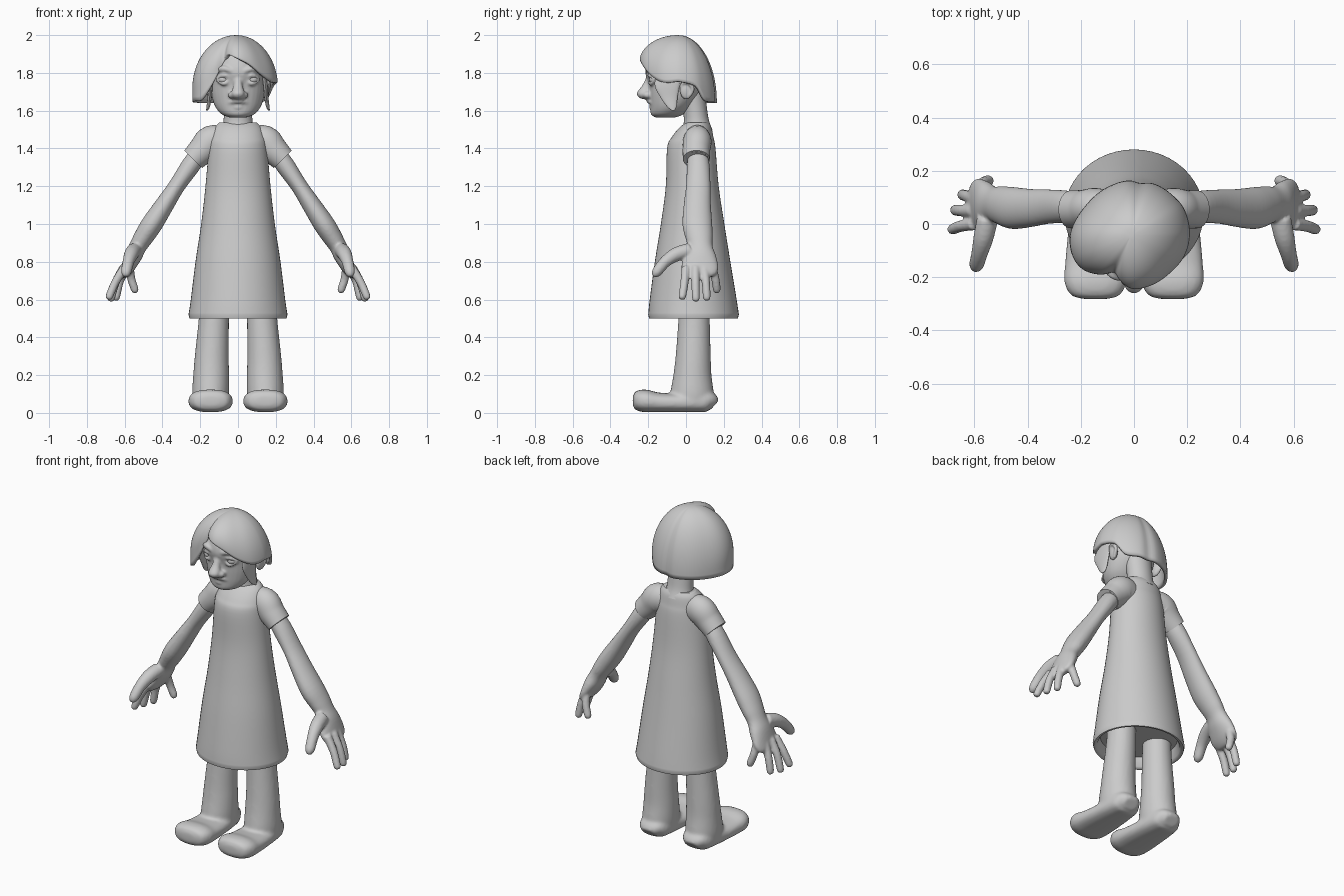
import bpy, bmesh, math
from mathutils import Vector, Matrix


def spline(rows, k):
    """Catmull-Rom resampling of tuples, k steps per span."""
    out = []
    for i in range(len(rows) - 1):
        p0, p1, p2 = rows[max(i - 1, 0)], rows[i], rows[i + 1]
        p3 = rows[min(i + 2, len(rows) - 1)]
        for j in range(k):
            t = j / k
            out.append(tuple(
                0.5 * (2 * b + (c - a) * t + (2 * a - 5 * b + 4 * c - d) * t * t
                       + (3 * b - a - 3 * c + d) * t ** 3)
                for a, b, c, d in zip(p0, p1, p2, p3)))
    return out + [tuple(rows[-1])]


def loft(bm, rows, ref=(0, 1, 0), flat=False, n=32, k=4, power=2.0):
    """Tube through rows (x, y, z, radius along ref, other radius)."""
    pts = spline([r if len(r) == 5 else (*r, r[3]) for r in rows], k) if k > 1 else rows
    rings = []
    for i, p in enumerate(pts):
        c = Vector(p[:3])
        t = Vector(pts[min(i + 1, len(pts) - 1)][:3]) - Vector(pts[max(i - 1, 0)][:3])
        t = Vector((0, 0, 1)) if flat else t.normalized()
        u = Vector(ref)
        u = (u - t * u.dot(t)).normalized()
        v = t.cross(u)
        ring = []
        for j in range(n):
            a = 2 * math.pi * j / n
            ca, sa = math.cos(a), math.sin(a)
            ca = math.copysign(abs(ca) ** (2 / power), ca)
            sa = math.copysign(abs(sa) ** (2 / power), sa)
            ring.append(bm.verts.new(c + u * max(p[3], .002) * ca + v * max(p[4], .002) * sa))
        rings.append(ring)
    for a, b in zip(rings, rings[1:]):
        for j in range(n):
            bm.faces.new((a[j], a[(j + 1) % n], b[(j + 1) % n], b[j]))
    bm.faces.new(rings[0][::-1])
    bm.faces.new(rings[-1])


def ball(bm, c, r):
    bmesh.ops.create_uvsphere(bm, u_segments=24, v_segments=16, radius=1,
                              matrix=Matrix.Translation(c) @ Matrix.Diagonal((*r, 1)))


def make(name, bm, voxel=0, smooth=4, mirror=False, thick=0, angle=50):
    bmesh.ops.recalc_face_normals(bm, faces=bm.faces)
    me = bpy.data.meshes.new(name)
    bm.to_mesh(me)
    bm.free()
    ob = bpy.data.objects.new(name, me)
    bpy.context.collection.objects.link(ob)
    bpy.ops.object.select_all(action='DESELECT')
    ob.select_set(True)
    bpy.context.view_layer.objects.active = ob
    bpy.ops.object.shade_smooth_by_angle(angle=math.radians(angle))
    if voxel:
        m = ob.modifiers.new("blend", 'REMESH')
        m.mode, m.voxel_size, m.use_smooth_shade = 'VOXEL', voxel, True
        s = ob.modifiers.new("soften", 'SMOOTH')
        s.factor, s.iterations = 0.5, smooth
    if thick:
        s = ob.modifiers.new("thickness", 'SOLIDIFY')
        s.thickness, s.offset = thick, -1
    if mirror:
        ob.modifiers.new("mirror", 'MIRROR').use_mirror_merge = False
    return ob


# Dress: flared body with a hollow hem
bm = bmesh.new()
outer = [(.52, .04, .262, .24), (.6, .038, .25, .23), (.8, .035, .225, .2),
         (1.0, .035, .195, .168), (1.2, .033, .172, .14), (1.4, .028, .155, .128),
         (1.46, .035, .145, .11), (1.51, .05, .125, .085), (1.537, .06, .1, .06)]
hem = [(0, .04, .56, .2, .22), (0, .04, .51, .215, .235), (0, .04, .5, .225, .245),
       (0, .04, .5, .235, .257)]
loft(bm, hem + spline([(0, y, z, ry, rx) for z, y, rx, ry in outer], 5),
     flat=True, n=48, k=1)
make("dress", bm)

# Short sleeves with an open cuff
bm = bmesh.new()
sleeve = spline([(.07, .06, 1.43, .06, .08), (.14, .06, 1.437, .075, .085),
                 (.19, .055, 1.39, .073, .075), (.237, .055, 1.343, .071, .066)], 5)
loft(bm, sleeve + [(.238, .055, 1.342, .063, .057), (.225, .055, 1.355, .058, .052)], k=1)
make("sleeves", bm, mirror=True)

# Arms with palm, fingers and thumb blended together
bm = bmesh.new()
loft(bm, [(.2, .06, 1.38, .05, .045), (.25, .065, 1.31, .06, .05), (.325, .065, 1.2, .065, .044),
          (.39, .06, 1.1, .072, .05), (.455, .06, 1.0, .079, .056), (.5, .07, .93, .072, .052),
          (.53, .075, .88, .066, .046), (.555, .075, .83, .085, .046),
          (.583, .073, .77, .098, .036), (.603, .072, .735, .085, .026), (.61, .072, .72, .06, .015)])
fingers = [((.6, .0, .77), (.65, -.008, .69), (.682, -.02, .615)),
           ((.605, .05, .77), (.648, .05, .69), (.672, .052, .605)),
           ((.595, .095, .77), (.628, .105, .69), (.645, .11, .61)),
           ((.575, .135, .78), (.565, .155, .71), (.545, .163, .65))]
for a, b, c in fingers:
    tip = Vector(c) + (Vector(c) - Vector(b)).normalized() * .016
    loft(bm, [(*a, .024), (*b, .022), (*c, .02), (*tip, .009)], n=16)
loft(bm, [(.55, .02, .86, .04), (.565, -.05, .84, .038), (.58, -.11, .8, .031),
          (.592, -.155, .745, .027), (.594, -.17, .722, .012)], ref=(1, 0, 0), n=20)
make("arms", bm, voxel=.007, smooth=4, mirror=True)

# Legs blended into broad shoes
bm = bmesh.new()
loft(bm, [(.127, .045, .62, .08, .078), (.128, .043, .5, .083, .08), (.139, .038, .3, .093, .09),
          (.142, .034, .2, .101, .095), (.145, .032, .1, .115, .098), (.145, .032, .03, .108, .09)],
     flat=True)
shoe = [(-.282, .04, .02), (-.268, .09, .048), (-.22, .116, .06), (-.15, .114, .052),
        (-.05, .105, .05), (.05, .095, .055), (.12, .08, .055), (.15, .045, .035)]
loft(bm, [(.145, y, .004 + (.06 if y < -.2 else rz), rx, rz) for y, rx, rz in shoe],
     ref=(1, 0, 0), power=2.5)
make("legs_and_shoes", bm, voxel=.01, smooth=5, mirror=True)

# Neck
bm = bmesh.new()
loft(bm, [(0, .06, 1.5, .08, .085), (0, .055, 1.55, .066, .076),
          (0, .045, 1.62, .065, .076), (0, .03, 1.7, .07, .08)], flat=True)
make("neck", bm)

# Head with nose, lips, eyelids and brows blended in
bm = bmesh.new()
skull = [(1.563, -.11, .04, .05), (1.58, -.1, .085, .085), (1.62, -.08, .12, .11),
         (1.68, -.06, .14, .135), (1.74, -.05, .147, .15), (1.8, -.05, .147, .165),
         (1.86, -.05, .132, .152), (1.92, -.05, .1, .12), (1.96, -.05, .04, .05)]
loft(bm, [(0, y, z, ry, rx) for z, y, rx, ry in skull], flat=True)
loft(bm, [(0, -.185, 1.79, .02), (0, -.208, 1.735, .023), (0, -.225, 1.695, .035),
          (0, -.22, 1.67, .03), (0, -.21, 1.66, .012)], flat=True, n=20)


def arch(a, b, c, r):
    loft(bm, [(*a, r * .6), (*b, r), (*c, r * .6)], ref=(0, 0, 1), n=12, k=6)


arch((-.065, -.165, 1.638), (0, -.197, 1.651), (.065, -.165, 1.638), .013)
arch((-.055, -.162, 1.63), (0, -.184, 1.618), (.055, -.162, 1.63), .012)
for s in (-1, 1):
    ball(bm, (s * .03, -.205, 1.683), (.023, .025, .02))
    arch((s * .04, -.187, 1.768), (s * .075, -.192, 1.788), (s * .113, -.163, 1.766), .012)
    arch((s * .04, -.187, 1.762), (s * .075, -.188, 1.743), (s * .113, -.163, 1.762), .011)
    arch((s * .03, -.205, 1.808), (s * .075, -.192, 1.822), (s * .12, -.155, 1.808), .017)
make("head", bm, voxel=.007, smooth=3)

# Eyes
bm = bmesh.new()
ball(bm, (.076, -.163, 1.765), (.032, .032, .026))
make("eyes", bm, mirror=True)

# Ears: a flat lobe with a curled rim
bm = bmesh.new()
ball(bm, (.147, .0, 1.705), (.016, .032, .045))
loft(bm, [(.145, -.03, 1.72, .008), (.157, -.012, 1.748, .01), (.163, .02, 1.745, .011),
          (.16, .036, 1.71, .01), (.15, .01, 1.668, .009)], ref=(1, 0, 0), n=12)
make("ears", bm, voxel=.006, smooth=2, mirror=True)

# Hair: side-parted bob, rows of (angle, radius, lower edge, dome height)
bob = [(0, .222, 1.755, .28), (25, .222, 1.73, .3), (42, .215, 1.655, .32), (65, .21, 1.645, .35),
       (90, .205, 1.64, .35), (120, .2, 1.64, .35), (150, .205, 1.64, .33), (180, .23, 1.645, .29),
       (200, .235, 1.65, .27), (215, .225, 1.66, .25), (230, .195, 1.74, .2), (244, .165, 1.85, .15),
       (254, .178, 1.895, .13), (270, .205, 1.88, .14), (290, .205, 1.845, .16),
       (315, .205, 1.785, .22), (338, .215, 1.75, .26), (360, .222, 1.755, .28)]
bm = bmesh.new()
cols = spline(bob, 6)[:-1]
top = bm.verts.new((-.01, -.05, 2.0))
grid = []
for deg, R, edge, H in cols:
    a = math.radians(deg)
    groove = 1 - .05 * math.exp(-((deg - 246) / 7) ** 2) - .05 * math.exp(-((deg - 80) / 8) ** 2)
    col = []
    for i in range(1, 25):
        z = 2 - (2 - edge) * (i / 24) ** 1.7
        u = min((2 - z) / H, 1)
        rho = R * groove * math.sqrt(1 - (1 - u) ** 2)
        col.append(bm.verts.new((-.01 + rho * math.cos(a), -.04 + rho * math.sin(a), z)))
    grid.append(col)
for a, b in zip(grid, grid[1:] + grid[:1]):
    bm.faces.new((top, a[0], b[0]))
    for i in range(23):
        bm.faces.new((a[i], a[i + 1], b[i + 1], b[i]))
make("hair", bm, thick=.018, angle=60)

# Hair locks hanging in front of the ears
bm = bmesh.new()
loft(bm, [(.138, -.09, 1.79, .07, .012), (.146, -.1, 1.73, .065, .012),
          (.15, -.09, 1.67, .045, .011), (.158, -.075, 1.62, .025, .009),
          (.165, -.068, 1.6, .006, .004)], flat=True, n=20)
make("hair_locks", bm, mirror=True)
